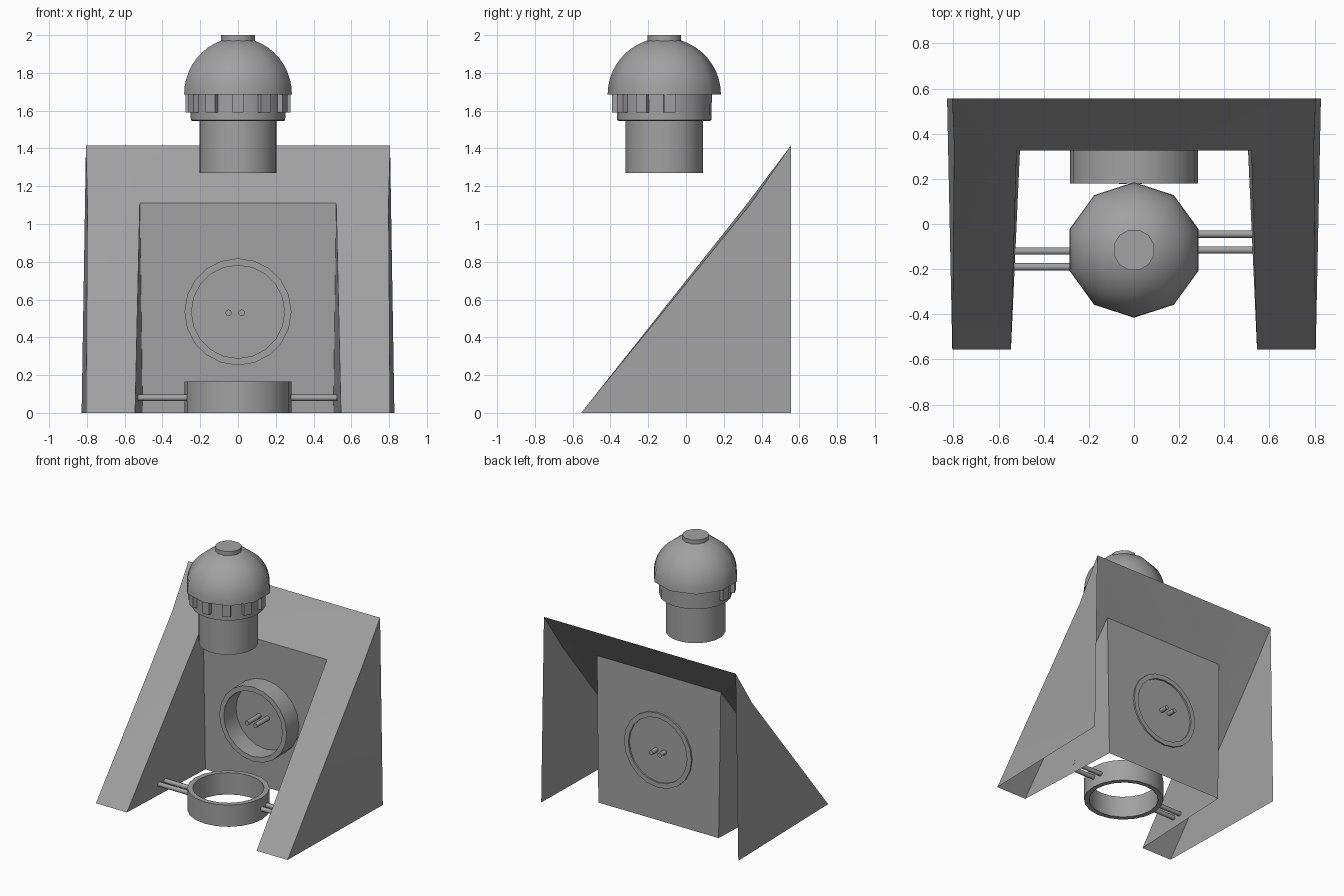
import bpy, bmesh, math
from mathutils import Matrix, Vector

if "Cube" in bpy.data.objects:
    bpy.data.objects.remove(bpy.data.objects["Cube"])

grey = bpy.data.materials.new("plain grey")
grey.use_nodes = True
COLOUR = (0.36, 0.36, 0.36, 1)
grey.diffuse_color = COLOUR
grey.node_tree.nodes["Principled BSDF"].inputs["Base Color"].default_value = COLOUR

BULB_Y = -0.115


def finish(name, bm, angle=40):
    mesh = bpy.data.meshes.new(name)
    bm.to_mesh(mesh)
    bm.free()
    mesh.materials.append(grey)
    obj = bpy.data.objects.new(name, mesh)
    bpy.context.collection.objects.link(obj)
    bpy.ops.object.select_all(action="DESELECT")
    obj.select_set(True)
    bpy.context.view_layer.objects.active = obj
    bpy.ops.object.shade_smooth_by_angle(angle=math.radians(angle))
    return obj


def lathe(name, profile, sides, place, closed=False, angle=40, turn=math.pi / 2):
    """Spin (radius, height) points about z, then place the result."""
    bm = bmesh.new()
    rings = []
    for r, h in profile:
        rings.append([bm.verts.new((r * math.cos(turn + i * math.tau / sides),
                                    r * math.sin(turn + i * math.tau / sides), h))
                      for i in range(sides)])
    pairs = list(zip(rings, rings[1:]))
    if closed:
        pairs.append((rings[-1], rings[0]))
    else:
        bm.faces.new(rings[0])
        bm.faces.new(rings[-1])
    for a, b in pairs:
        for i in range(sides):
            j = (i + 1) % sides
            bm.faces.new((a[i], a[j], b[j], b[i]))
    bmesh.ops.recalc_face_normals(bm, faces=bm.faces)
    bmesh.ops.transform(bm, matrix=place, verts=bm.verts)
    return finish(name, bm, angle)


def at(x, y, z):
    return Matrix.Translation((x, y, z))


def pin(name, start, end, radius=0.017):
    start, end = Vector(start), Vector(end)
    axis = end - start
    turn = axis.to_track_quat("Z", "Y").to_matrix().to_4x4()
    lathe(name, [(radius, 0), (radius, axis.length)], 10, Matrix.Translation(start) @ turn)


# Sloped stand: thin shell with two legs, open at the back and underneath
bm = bmesh.new()
tops = []
for s in (-1, 1):
    toe_out = bm.verts.new((s * 0.805, -0.555, 0))
    toe_in = bm.verts.new((s * 0.545, -0.555, 0))
    heel = bm.verts.new((s * 0.828, 0.555, 0))
    kink = bm.verts.new((s * 0.797, 0.345, 1.11))
    top = bm.verts.new((s * 0.805, 0.555, 1.415))
    notch_top = bm.verts.new((s * 0.52, 0.325, 1.11))
    notch_low = bm.verts.new((s * 0.505, 0.33, 0))
    for face in ((toe_out, heel, kink), (kink, heel, top),
                 (toe_out, kink, notch_top, toe_in), (kink, top, notch_top),
                 (toe_in, notch_top, notch_low)):
        bm.faces.new(face)
    tops.append((top, notch_top, notch_low))
(tl, nl, bl), (tr, nr, br) = tops
bm.faces.new((tl, tr, nr, nl))
bm.faces.new((nl, nr, br, bl))
bmesh.ops.recalc_face_normals(bm, faces=bm.faces)
finish("sloped_stand", bm, 25)

# Rings: one lying on the floor, one mounted through the notch wall
lathe("floor_ring", [(0.283, 0), (0.283, 0.165), (0.246, 0.165), (0.246, 0)],
      20, at(0, BULB_Y, 0), closed=True)
lathe("wall_ring", [(0.283, 0), (0.283, 0.16), (0.246, 0.16), (0.246, 0)],
      20, at(0, 0.34, 0.535) @ Matrix.Rotation(math.pi / 2, 4, "X"), closed=True)

# Pairs of pins joining the floor ring to the legs, and through the wall
for k in (0, 1):
    y = BULB_Y + 0.07 * k
    pin("left_pin", (0.27, y, 0.08), (0.525, y, 0.08))
    pin("right_pin", (-0.27, y - 0.075, 0.08), (-0.53, y - 0.075, 0.08))
    x = -0.05 + 0.07 * k
    pin("wall_pin", (x, 0.178, 0.53), (x, 0.39, 0.53))

# Bulb: socket, stepped collar, ten-sided dome and top cap
lathe("socket", [(0.205, 1.27), (0.205, 1.55)], 24, at(0, BULB_Y, 0))
lathe("collar", [(0.24, 1.545), (0.25, 1.55), (0.252, 1.69)], 20, at(0, BULB_Y, 0))
dome = [(0.3 * math.cos(t), 1.685 + 0.3 * math.sin(t))
        for t in (math.radians(a) for a in range(0, 80, 8))]
lathe("dome", dome + [(0.06, 1.979)], 10, at(0, BULB_Y, 0), angle=50)
lathe("top_cap", [(0.092, 1.965), (0.092, 2.0)], 12, at(0, BULB_Y, 0), turn=math.pi / 12)

# Teeth around the front of the collar
for i in range(7):
    bm = bmesh.new()
    bmesh.ops.create_cube(bm, size=1, matrix=Matrix.Diagonal((0.06, 0.08, 0.1, 1)))
    turn = Matrix.Rotation(math.radians(-96 + 32 * i), 4, "Z")
    bmesh.ops.transform(bm, matrix=at(0, BULB_Y, 1.64) @ turn @ at(0, -0.237, 0), verts=bm.verts)
    finish("collar_tooth", bm)
